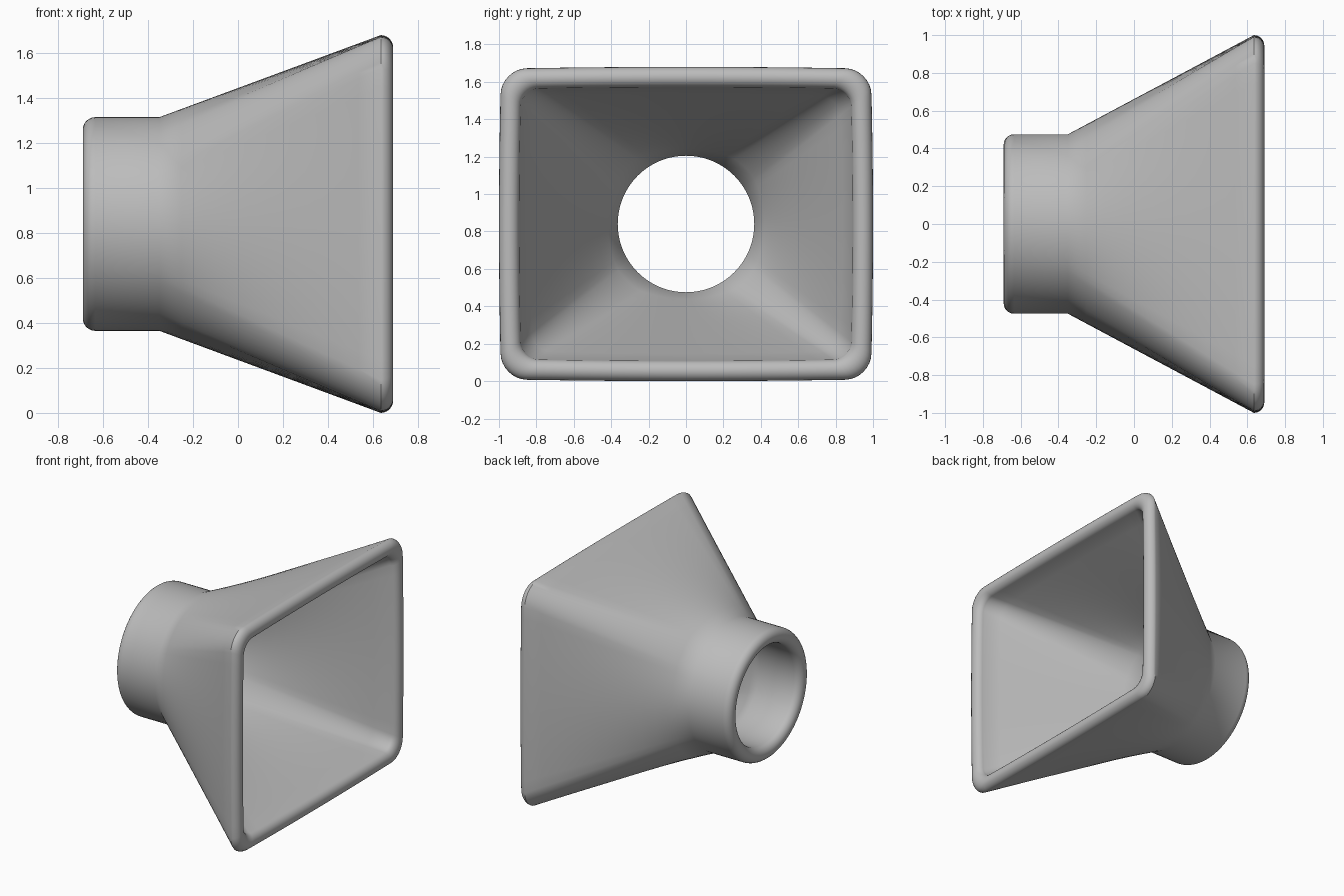
import bpy
import bmesh
from math import sin, cos, pi, radians

cube = bpy.data.objects.get("Cube")
if cube:
    bpy.data.objects.remove(cube)

CENTRE_Z = 0.84
NECK_R = 0.475
HALF_Y, HALF_Z = 1.0, 0.84
CORNER_R = 0.14
BULGE = 0.012
WALL = 0.11
LIP = WALL / 2
X_END, X_JOIN = 0.69, -0.35
SIDE_STEPS, CORNER_STEPS = 16, 8
CORNER_SPAN = radians(30)     # part of the circle that feeds each corner


def mix(a, b, t):
    return a + (b - a) * t


def section(inset, t):
    """Closed outline blended from the round neck (t=0) to the rectangular mouth (t=1)."""
    hy, hz = HALF_Y - inset, HALF_Z - inset
    r = CORNER_R - inset * 0.4
    points = []

    def add(angle, y, z):
        y *= 1 - BULGE * (z / hz) ** 2
        z *= 1 - BULGE * (y / hy) ** 2
        ring = NECK_R - inset
        points.append((mix(ring * cos(angle), y, t), mix(ring * sin(angle), z, t)))

    signs = [(1, 1), (-1, 1), (-1, -1), (1, -1)]
    for k, (sy, sz) in enumerate(signs):
        cy, cz = sy * (hy - r), sz * (hz - r)
        mid = pi / 4 + k * pi / 2
        # rounded corner
        for i in range(CORNER_STEPS + 1):
            f = i / CORNER_STEPS
            a = k * pi / 2 + f * pi / 2
            add(mid + (f - 0.5) * CORNER_SPAN, cy + r * cos(a), cz + r * sin(a))
        # straight side on to the next corner
        ny, nz = signs[(k + 1) % 4]
        a = (k + 1) * pi / 2
        y0, z0 = cy + r * cos(a), cz + r * sin(a)
        y1, z1 = ny * (hy - r) + r * cos(a), nz * (hz - r) + r * sin(a)
        for i in range(1, SIDE_STEPS):
            f = i / SIDE_STEPS
            angle = mid + CORNER_SPAN / 2 + f * (pi / 2 - CORNER_SPAN)
            add(angle, mix(y0, y1, f), mix(z0, z1, f))
    return points


# Wall profile as (x, inset, blend): around the neck lip, out, around the mouth lip, back
profile = []
for i in range(13):
    a = pi * i / 12
    profile.append((-X_END + LIP - LIP * sin(a), LIP + LIP * cos(a), 0))
FLARE = 10
x_lip = X_END - LIP
for i in range(FLARE):
    t = i / FLARE
    profile.append((mix(X_JOIN, x_lip, t), 0, t))
for i in range(13):
    a = pi * i / 12
    profile.append((x_lip + LIP * sin(a), LIP - LIP * cos(a), 1))
for i in range(FLARE - 1, -1, -1):
    t = i / FLARE
    profile.append((mix(X_JOIN, x_lip, t), WALL, t))

# Funnel shell
bm = bmesh.new()
rings = [[bm.verts.new((x, y, z + CENTRE_Z)) for y, z in section(inset, t)]
         for x, inset, t in profile]
count = len(rings[0])
for k, ring in enumerate(rings):
    after = rings[(k + 1) % len(rings)]
    for j in range(count):
        n = (j + 1) % count
        bm.faces.new((ring[j], ring[n], after[n], after[j]))
bmesh.ops.recalc_face_normals(bm, faces=bm.faces)
mesh = bpy.data.meshes.new("funnel_adapter")
bm.to_mesh(mesh)
bm.free()
funnel = bpy.data.objects.new("funnel_adapter", mesh)
bpy.context.collection.objects.link(funnel)

# Plain grey plastic
grey = bpy.data.materials.new("plain_grey")
grey.use_nodes = True
colour = (0.5, 0.5, 0.5, 1)
grey.diffuse_color = colour
grey.node_tree.nodes["Principled BSDF"].inputs["Base Color"].default_value = colour
mesh.materials.append(grey)

bpy.context.view_layer.objects.active = funnel
funnel.select_set(True)
bpy.ops.object.shade_smooth_by_angle(angle=radians(40))
